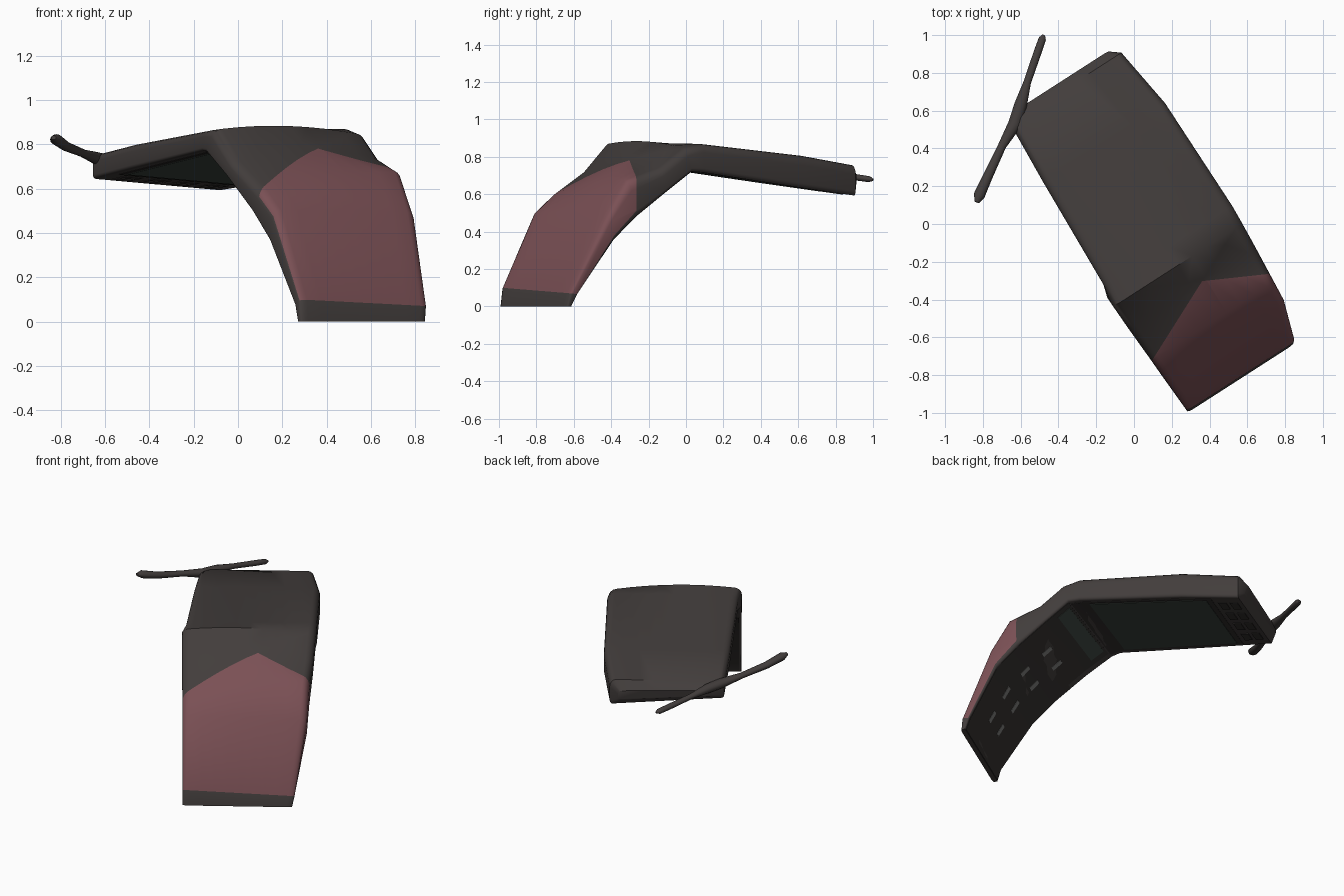
import bpy, bmesh, math
from mathutils import Vector

if "Cube" in bpy.data.objects:
    bpy.data.objects.remove(bpy.data.objects["Cube"])

def mat(name, rgb):
    m = bpy.data.materials.new(name)
    m.diffuse_color = (*rgb, 1)
    m.use_nodes = True
    m.node_tree.nodes["Principled BSDF"].inputs["Base Color"].default_value = m.diffuse_color
    return m

GREY = mat("charcoal", (0.055, 0.047, 0.045))
RED = mat("dusty_red", (0.195, 0.08, 0.090))
BLACK = mat("panel_black", (0.034, 0.030, 0.028))
GREEN = mat("screen_green", (0.046, 0.060, 0.051))
KEY = mat("key_grey", (0.20, 0.20, 0.195))

# s runs along the folded case towards the front, t runs across it
def world(s, t, z):
    return Vector((0.54 * s + 0.84 * t, -0.84 * s + 0.54 * t, z))

# Stations along the case:
# outer s, outer z left/right, inner left s/z, inner right s/z, t left/right, crown
ST = [
    (-.845, .715, .70, -.845, .675, -.825, .63, -.20, .385, 0),
    (-.80, .755, .755, -.80, .645, -.80, .592, -.265, .435, 0),
    (-.45, .80, .805, -.45, .69, -.45, .63, -.285, .485, 0),
    (.20, .862, .868, .18, .77, .20, .715, -.31, .49, .005),
    (.31, .865, .84, .24, .765, .27, .72, -.33, .485, .03),
    (.46, .71, .73, .40, .66, .42, .615, -.325, .475, .055),
    (.66, .59, .675, .60, .50, .60, .485, -.315, .46, .025),
    (.78, .50, .49, .74, .365, .74, .36, -.31, .45, .01),
    (.985, .10, .07, .94, .075, .935, .065, -.30, .385, 0),
    (.995, 0, 0, .965, 0, .965, 0, -.30, .37, 0),
]

# Point on the case: f station, a across (0 left), b through (0 outer, 1 inner)
def P(f, a, b):
    i = min(int(f), len(ST) - 2)
    k = f - i
    so, zol, zor, sil, zil, sir, zir, tl, tr, crown = [
        p + (q - p) * k for p, q in zip(ST[i], ST[i + 1])]
    s_in, z_in = sil + (sir - sil) * a, zil + (zir - zil) * a
    z_out = zol + (zor - zol) * a + crown * 4 * a * (1 - a)
    return world(so + (s_in - so) * b, tl + (tr - tl) * a, z_out + (z_in - z_out) * b)

def finish(bm, name, mats, angle=40):
    bmesh.ops.recalc_face_normals(bm, faces=bm.faces)
    me = bpy.data.meshes.new(name)
    bm.to_mesh(me)
    bm.free()
    for m in mats:
        me.materials.append(m)
    ob = bpy.data.objects.new(name, me)
    bpy.context.collection.objects.link(ob)
    bpy.ops.object.select_all(action='DESELECT')
    ob.select_set(True)
    bpy.context.view_layer.objects.active = ob
    bpy.ops.object.shade_smooth_by_angle(angle=math.radians(angle))
    return ob

def loft(bm, rings, red=lambda i, j: False):
    vs = [[bm.verts.new(p) for p in r] for r in rings]
    n = len(rings[0])
    for i in range(len(vs) - 1):
        for j in range(n):
            f = bm.faces.new((vs[i][j], vs[i][(j + 1) % n],
                              vs[i + 1][(j + 1) % n], vs[i + 1][j]))
            f.material_index = 1 if red(i, j) else 0
    bm.faces.new(vs[0])
    bm.faces.new(vs[-1])

# Rounded cross-section in (a, b), with extra points over the crowned outer face
N, M = 5, 7
section = []
for cx, cy, ang, ra, rb in ((0, 0, 180, .055, .3), (1, 0, 270, .055, .3),
                            (1, 1, 0, .025, .15), (0, 1, 90, .025, .15)):
    ox = ra if cx == 0 else 1 - ra
    oy = rb if cy == 0 else 1 - rb
    for k in range(N):
        w = math.radians(ang + 90 * k / (N - 1))
        section.append((ox + ra * math.cos(w), oy + rb * math.sin(w)))
    if ang == 180:
        section += [(.055 + .89 * k / (M + 1), 0) for k in range(1, M + 1)]

# Folded case with the red cover on the outer front
bm = bmesh.new()
loft(bm, [[P(i, a, b) for a, b in section] for i in range(len(ST))],
     lambda i, j: 4 <= i <= 7 and 1 <= j <= 2 * N + M - 1)
peak = (.45, .14)
for s2, t2 in ((.66, -.31), (.61, .46)):
    d = world(s2 - peak[0], t2 - peak[1], 0)
    front = [f for f in bm.faces if f.material_index == 1]
    geom = front + list({e for f in front for e in f.edges}) + list({v for f in front for v in f.verts})
    bmesh.ops.bisect_plane(bm, geom=geom,
                           plane_co=world(*peak, 0), plane_no=(-d.y, d.x, 0))
for f in bm.faces:
    c = f.calc_center_median()
    s, t = (.54 * c.x - .84 * c.y) / .997, (.84 * c.x + .54 * c.y) / .997
    edge = .45 + (.467 * (.14 - t) if t < .14 else .5 * (t - .14))
    if s < edge:
        f.material_index = 0
finish(bm, "folded_case", [GREY, RED])

# Thin plates that follow the inner surface; h is the rise in units
def plate(bm, f0, f1, a0, a1, h):
    fs = [f0] + [i for i in range(len(ST)) if f0 < i < f1] + [f1]
    cols = [a0 + (a1 - a0) * k / 4 for k in range(5)]
    rings = []
    for f in fs:
        low, top = [P(f, a, 1) for a in cols], []
        for a, p in zip(cols, low):
            top.append(p + (p - P(f, a, 0)).normalized() * h)
        rings.append(top + low[::-1])
    loft(bm, rings)

def plates(name, material, items):
    bm = bmesh.new()
    for it in items:
        plate(bm, *it)
    finish(bm, name, [material], 30)

plates("upper_inner_panel", BLACK, [(1.5, 3.95, .05, .95, .002)])
plates("lower_inner_panel", BLACK, [(4.03, 5.5, .08, .98, .002), (5.5, 8.97, .02, .98, .002)])
plates("screen", GREEN, [(1.6, 2.93, .08, .92, .005)])
plates("hinge_strip", GREEN, [(4.1, 4.6, .15, .92, .004)])
plates("control_buttons", BLACK,
       [(f, f + .14, a, a + .13, .004) for f in (1.08, 1.28) for a in (.12, .33, .54, .75)])
plates("keypad_marks", KEY,
       [(f, f + d, a, a + .05, .004) for f, d in ((5.3, .3), (6.1, .35), (7.0, .22), (7.5, .2))
        for a in (.38, .62)])

# Slim stick attached to the far left corner
path = [((-.832, .115, .83), .012), ((-.82, .15, .822), .03), ((-.775, .25, .79), .026),
        ((-.70, .41, .76), .022), ((-.63, .53, .735), .036), ((-.60, .63, .73), .034),
        ((-.565, .75, .715), .02), ((-.51, .91, .69), .021), ((-.485, .98, .68), .02),
        ((-.478, 1.0, .677), .008)]
axis = (Vector(path[-1][0]) - Vector(path[0][0])).normalized()
side = axis.cross(Vector((0, 0, 1))).normalized()
up = side.cross(axis)
bm = bmesh.new()
loft(bm, [[Vector(p) + r * (side * math.cos(k * math.tau / 12) + .8 * up * math.sin(k * math.tau / 12))
           for k in range(12)] for p, r in path])
finish(bm, "corner_stick", [GREY], 60)
